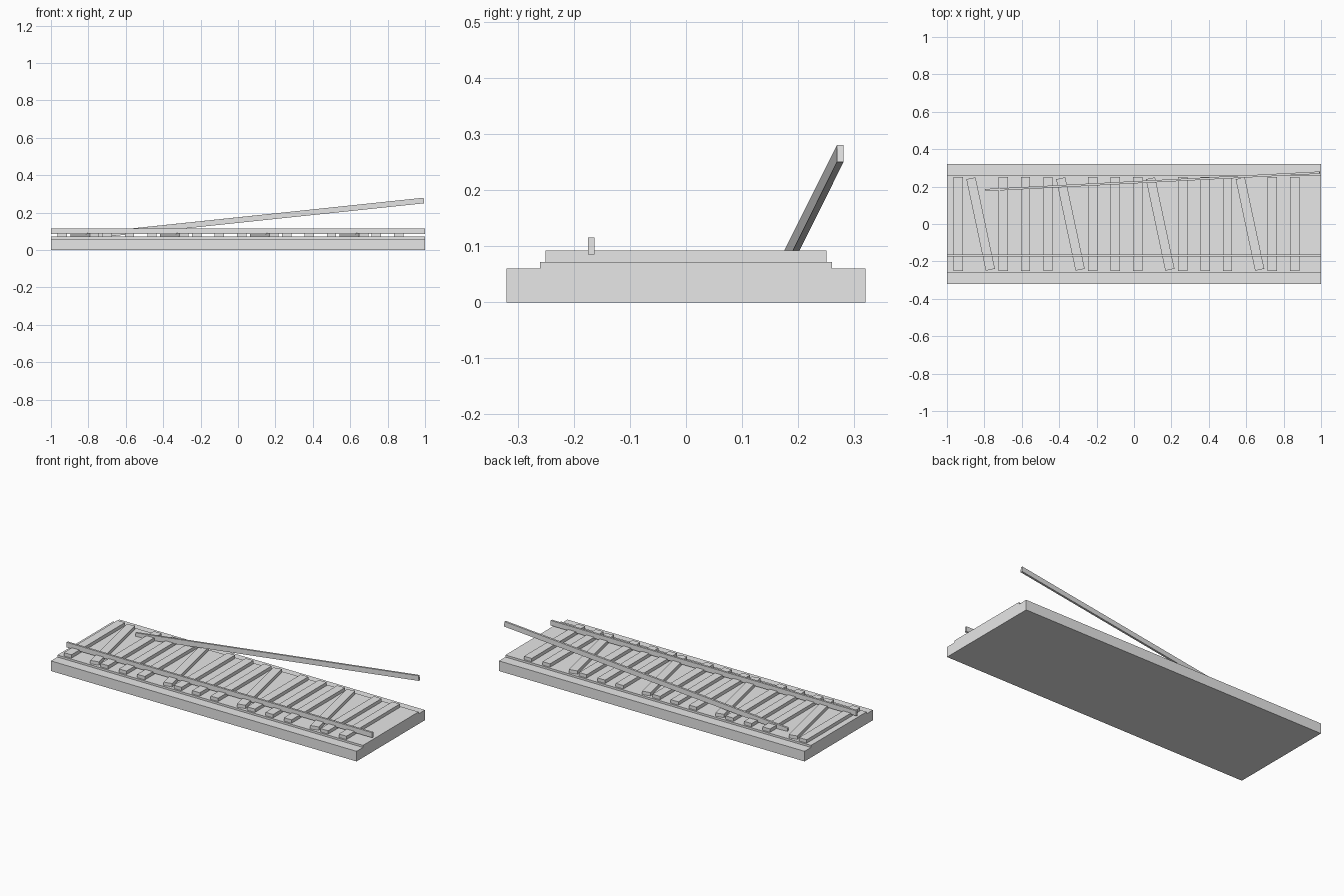
import bpy
from math import radians

default_cube = bpy.data.objects.get("Cube")
if default_cube:
    bpy.data.objects.remove(default_cube, do_unlink=True)

# One plain grey for every part
grey = bpy.data.materials.new("plain_grey")
grey.use_nodes = True
colour = (0.8, 0.8, 0.8, 1.0)
grey.diffuse_color = colour
grey.node_tree.nodes["Principled BSDF"].inputs["Base Color"].default_value = colour


def box(name, size, centre, tilt=0, turn=0):
    """Box with its full size, pitched about y and then turned about z (degrees)."""
    bpy.ops.mesh.primitive_cube_add(size=1)
    obj = bpy.context.object
    obj.name = name
    obj.scale = size
    obj.location = centre
    obj.rotation_euler = (0, radians(tilt), radians(turn))
    obj.data.materials.append(grey)
    return obj


# Ground slab and raised track bed
box("ground_slab", (2, 0.64, 0.06), (0, 0, 0.03))
box("track_bed", (2, 0.52, 0.012), (0, 0, 0.066))

# Sleepers, every fourth one knocked askew
for i in range(16):
    askew = i % 4 == 1
    box(f"sleeper_{i + 1}", (0.05, 0.5, 0.03), (-0.94 + 0.12 * i, 0, 0.077),
        turn=12 if askew else 0)

# Intact rail, and the loose rail lifted at one end
box("front_rail", (2, 0.012, 0.03), (0, -0.169, 0.1))
box("loose_rail", (1.8, 0.012, 0.03), (0.1, 0.228, 0.171), tilt=-6, turn=3)
